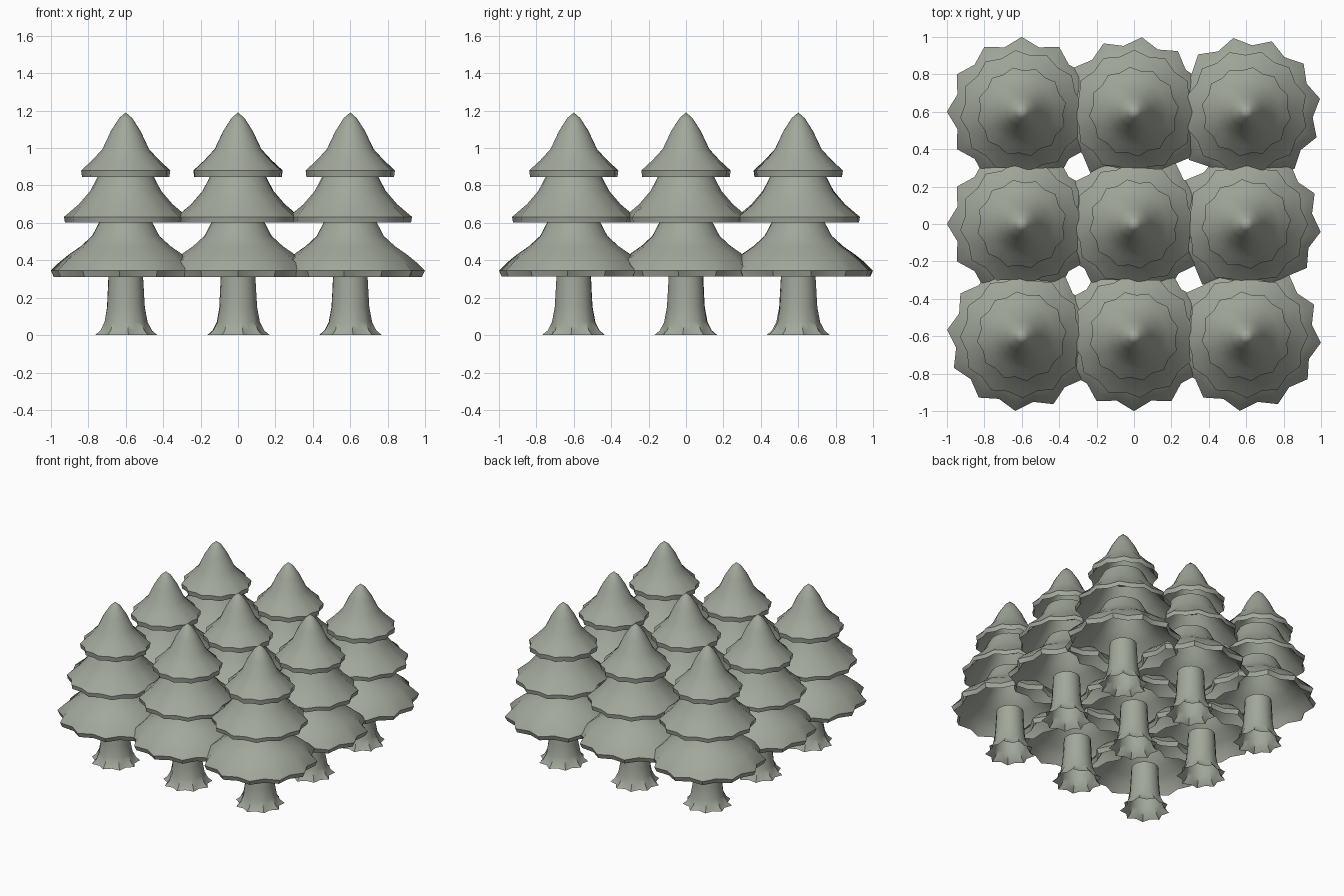
import bpy, bmesh, math

if "Cube" in bpy.data.objects:
    bpy.data.objects.remove(bpy.data.objects["Cube"], do_unlink=True)

# Single flat colour
grey = bpy.data.materials.new("grey_green")
grey.use_nodes = True
colour = (0.36, 0.39, 0.33, 1)
grey.diffuse_color = colour
grey.node_tree.nodes["Principled BSDF"].inputs["Base Color"].default_value = colour


def scalloped_lathe(name, profile, points, turn, location):
    """Revolve (radius, height, scallop depth) rows; every second column is pulled in."""
    bm = bmesh.new()
    count = points * 2
    rings = []
    for radius, height, depth in profile:
        if radius == 0:
            rings.append([bm.verts.new((0, 0, height))] * count)
            continue
        ring = []
        for i in range(count):
            a = math.tau * i / count + turn
            r = radius * (1 - depth * (i % 2))
            ring.append(bm.verts.new((r * math.cos(a), r * math.sin(a), height)))
        rings.append(ring)
    for upper, lower in zip(rings, rings[1:]):
        for i in range(count):
            j = (i + 1) % count
            corners = [upper[i], lower[i], lower[j], upper[j]]
            bm.faces.new(list(dict.fromkeys(corners)))
    mesh = bpy.data.meshes.new(name)
    bm.to_mesh(mesh)
    bm.free()
    mesh.materials.append(grey)
    obj = bpy.data.objects.new(name, mesh)
    obj.location = location
    bpy.context.collection.objects.link(obj)
    obj.select_set(True)
    bpy.context.view_layer.objects.active = obj


# Profiles run down the outside, round the hem and up the hollow underside
top_tier = [
    (0, 1.19, 0), (0.035, 1.16, 0), (0.08, 1.09, 0), (0.125, 0.995, 0.01),
    (0.18, 0.935, 0.04), (0.24, 0.88, 0.08), (0.235, 0.845, 0.08),
    (0.17, 0.92, 0.03), (0.11, 0.99, 0), (0.065, 1.08, 0), (0, 1.16, 0),
]
middle_tier = [
    (0.14, 0.865, 0), (0.19, 0.77, 0.01), (0.25, 0.7, 0.04),
    (0.33, 0.632, 0.08), (0.325, 0.602, 0.08),
    (0.24, 0.685, 0.03), (0.175, 0.765, 0), (0.125, 0.85, 0), (0, 0.85, 0),
]
bottom_tier = [
    (0.13, 0.625, 0), (0.18, 0.53, 0), (0.24, 0.475, 0.02), (0.305, 0.43, 0.04),
    (0.36, 0.385, 0.08), (0.4, 0.345, 0.11), (0.385, 0.312, 0.1),
    (0.345, 0.37, 0.08), (0.29, 0.415, 0.04), (0.225, 0.46, 0.02),
    (0.165, 0.52, 0), (0.115, 0.61, 0), (0, 0.61, 0),
]
trunk = [
    (0, 0.325, 0), (0.092, 0.325, 0), (0.102, 0.15, 0.02), (0.117, 0.07, 0.07),
    (0.14, 0.025, 0.13), (0.17, 0, 0.18),
]

# Three by three grove, each tree turned slightly
turns = [[-5, 0, -5], [0, -3, -6], [0, -6, 10]]
bpy.ops.object.select_all(action="DESELECT")
for row in range(3):
    for column in range(3):
        place = ((column - 1) * 0.6, (row - 1) * 0.6, 0)
        turn = math.radians(turns[row][column])
        scalloped_lathe("trunk", trunk, 9, turn, place)
        scalloped_lathe("bottom_foliage", bottom_tier, 12, turn, place)
        scalloped_lathe("middle_foliage", middle_tier, 12, turn + 0.1, place)
        scalloped_lathe("top_foliage", top_tier, 12, turn + 0.2, place)

bpy.ops.object.shade_smooth_by_angle(angle=math.radians(50))
